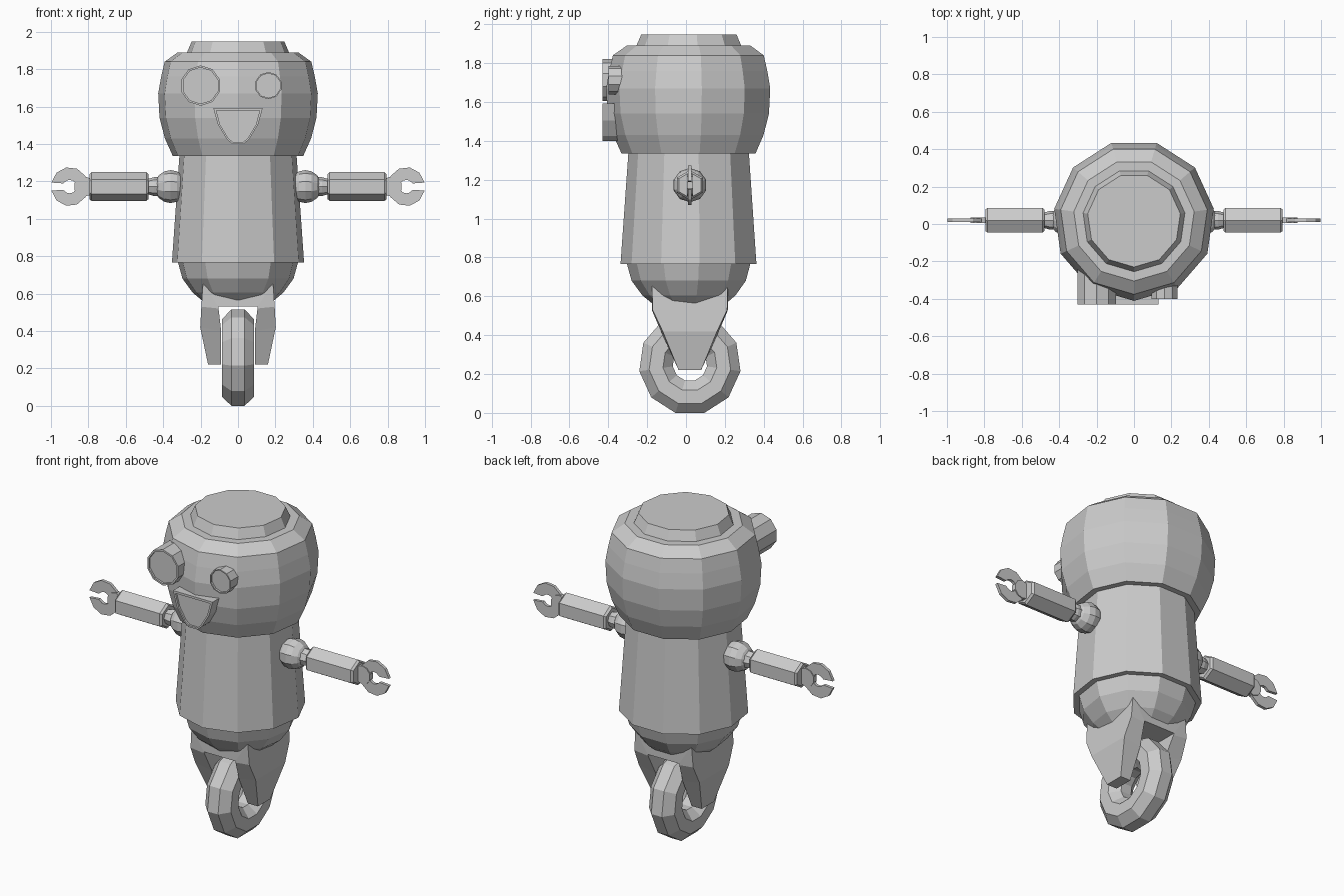
import bpy, bmesh
from math import cos, sin, pi, radians

if "Cube" in bpy.data.objects:
    bpy.data.objects.remove(bpy.data.objects["Cube"])

CY = 0.02    # shared centre line in y
AZ = 1.172   # arm height


def finish(name, bm, mirror=False):
    bmesh.ops.remove_doubles(bm, verts=bm.verts, dist=1e-5)
    bmesh.ops.recalc_face_normals(bm, faces=bm.faces)
    me = bpy.data.meshes.new(name)
    bm.to_mesh(me)
    bm.free()
    ob = bpy.data.objects.new(name, me)
    bpy.context.collection.objects.link(ob)
    if mirror:
        ob.modifiers.new("Mirror", 'MIRROR').use_axis[0] = True
    return ob


def loft(name, rings, close=False, mirror=False, caps=(True, True)):
    """Skin a list of equal-length point rings."""
    bm = bmesh.new()
    vs = [[bm.verts.new(p) for p in ring] for ring in rings]
    n = len(vs[0])
    pairs = list(zip(vs, vs[1:])) + ([(vs[-1], vs[0])] if close else [])
    for a, b in pairs:
        for i in range(n):
            j = (i + 1) % n
            bm.faces.new((a[i], a[j], b[j], b[i]))
    if not close:
        if caps[0]:
            bm.faces.new(vs[0])
        if caps[1]:
            bm.faces.new(vs[-1])
    return finish(name, bm, mirror)


def lathe_z(name, profile, sides=11):
    ang = [-pi / 2 + 2 * pi * k / sides for k in range(sides)]
    return loft(name, [[(r * cos(a), CY + r * sin(a), z) for a in ang] for r, z in profile])


def lathe_x(name, profile, sides, cz, close=False, mirror=False):
    ang = [pi / 2 + 2 * pi * k / sides for k in range(sides)]
    return loft(name, [[(x, CY + r * cos(a), cz + r * sin(a)) for a in ang]
                       for r, x in profile], close, mirror)


def rimmed_plate(name, outline, front, back, rim, recess=0.012):
    """Outline in x/z pushed along y, with a shallow recessed front."""
    cx = sum(p[0] for p in outline) / len(outline)
    cz = sum(p[1] for p in outline) / len(outline)
    def ring(s, y):
        return [(cx + (x - cx) * s, y, cz + (z - cz) * s) for x, z in outline]
    return loft(name, [ring(1, back), ring(1, front), ring(rim, front), ring(rim, front + recess)])


def circle(cx, cz, r, n):
    return [(cx + r * cos(2 * pi * (k + .5) / n), cz + r * sin(2 * pi * (k + .5) / n))
            for k in range(n)]


# Head with raised lid, body shell and rounded belly
lathe_z("head", [(.30, 1.335), (.352, 1.335), (.395, 1.43), (.424, 1.54), (.431, 1.67),
                 (.415, 1.76), (.396, 1.84), (.325, 1.89), (.275, 1.89), (.25, 1.948)])
lathe_z("body", [(.357, .765), (.316, 1.345)])
lathe_z("belly", [(.19, .56), (.245, .605), (.30, .68), (.325, .77)])

# Face
rimmed_plate("large_eye", circle(-.2, 1.712, .108, 10), -.43, -.2, .9)
rimmed_plate("small_eye", circle(.162, 1.712, .073, 10), -.40, -.2, .9)
mouth = [(-.132, 1.592), (.132, 1.592), (.108, 1.505), (.06, 1.425), (.03, 1.4),
         (-.03, 1.4), (-.06, 1.425), (-.108, 1.505)]
rimmed_plate("mouth", mouth, -.43, -.25, .88)

# Fork: half is lofted over stations (outer x,z, inner x,z, half depth), then mirrored
stations = [(0, .66, 0, .53, .195), (.187, .66, .105, .53, .195), (.196, .53, .104, .52, .192),
            (.202, .42, .09, .40, .14), (.16, .22, .092, .22, .058)]
loft("fork", [[(xo, CY - h, zo), (xo, CY + h, zo), (xi, CY + h, zi), (xi, CY - h, zi)]
              for xo, zo, xi, zi, h in stations], mirror=True, caps=(False, True))

# Wheel: ring with an eight-sided cross-section
section = [(.172 + .092 * cos(pi * (k + .5) / 4), .092 * sin(pi * (k + .5) / 4)) for k in range(8)]
scale = .263 / max(r for r, x in section)
lathe_x("wheel", [(r * scale, x) for r, x in section], 11, .252, close=True)

# Arms
ball = [(.088 * sin(pi * k / 8), .36 - .088 * cos(pi * k / 8)) for k in range(1, 8)]
lathe_x("shoulder", ball, 10, AZ, mirror=True)
lathe_x("elbow", [(.05, .42), (.05, .45), (.04, .485)], 8, AZ, mirror=True)
lathe_x("forearm", [(.066, .478), (.077, .49), (.077, .783), (.066, .795)], 6, AZ, mirror=True)

# Hands: thin wrist disc and open claw ring
wrist = circle(.822, AZ, .055, 10)
loft("wrist", [[(x, y, z) for x, z in wrist] for y in (CY - .015, CY + .015)], mirror=True)
claw = []
for k in range(11):
    a = radians(12 + 336 * k / 10)
    i = radians(35 + 290 * k / 10)
    o, n = (.9 + .1 * cos(a), AZ + .104 * sin(a)), (.9 + .036 * cos(i), AZ + .036 * sin(i))
    if k in (0, 10):   # flat jaw tips
        n = (.935, AZ + (.017 if k == 0 else -.017))
    claw.append([(o[0], CY - .009, o[1]), (o[0], CY + .009, o[1]),
                 (n[0], CY + .009, n[1]), (n[0], CY - .009, n[1])])
loft("claw", claw, mirror=True)
